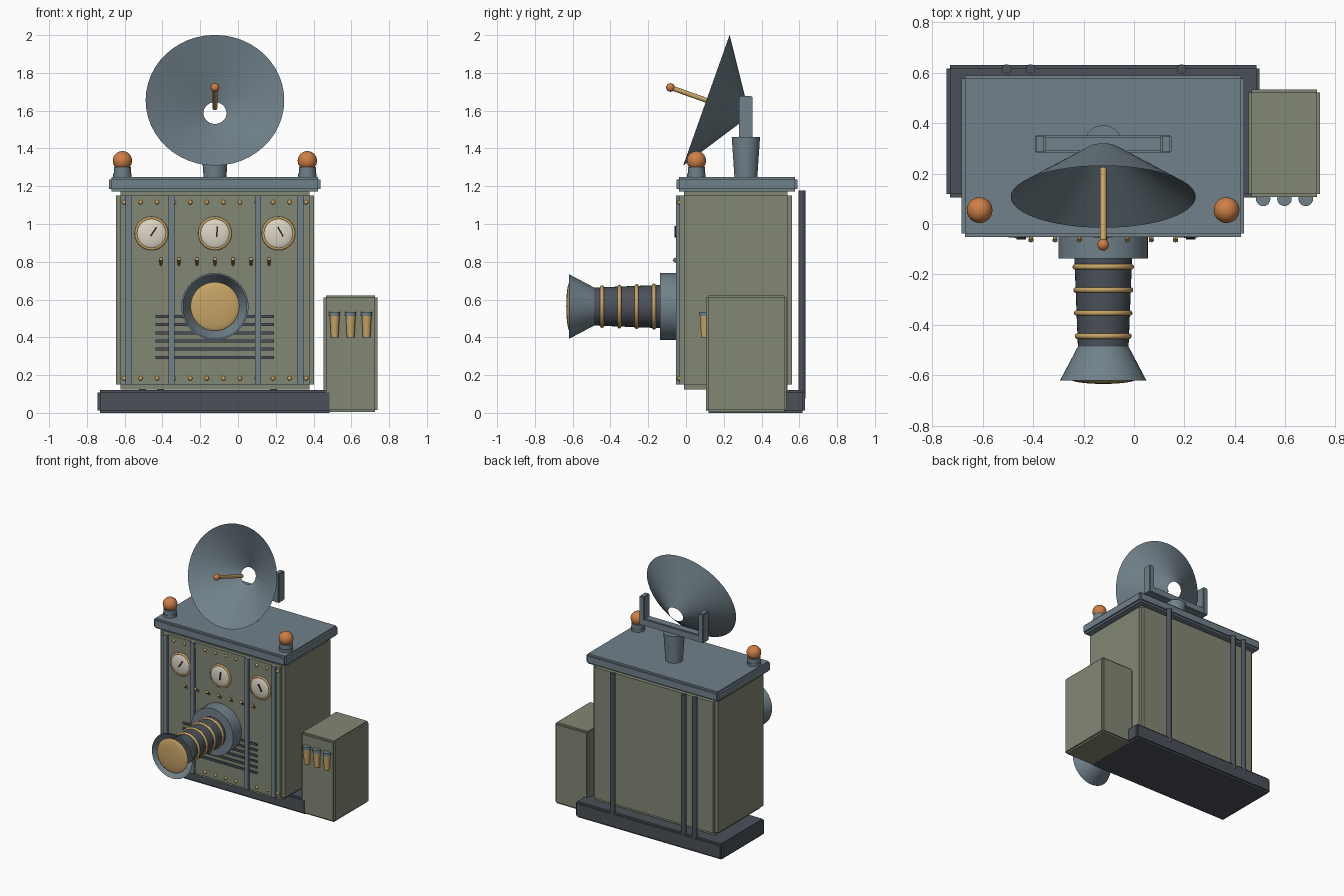
import bpy, bmesh
from math import radians
from mathutils import Matrix, Vector

cube = bpy.data.objects.get("Cube")
if cube:
    bpy.data.objects.remove(cube, do_unlink=True)


def material(name, rgb):
    m = bpy.data.materials.new(name)
    m.use_nodes = True
    m.diffuse_color = (*rgb, 1)
    m.node_tree.nodes["Principled BSDF"].inputs["Base Color"].default_value = (*rgb, 1)
    return m


OLIVE = material("olive_paint", (0.225, 0.245, 0.175))
STEEL = material("blue_grey_steel", (0.165, 0.22, 0.255))
DARK = material("dark_steel", (0.07, 0.083, 0.1))
BRASS = material("brass", (0.57, 0.37, 0.13))
ORANGE = material("orange_glass", (0.62, 0.21, 0.06))
CREAM = material("cream_dial", (0.72, 0.67, 0.56))
BLACK = material("black_needle", (0.02, 0.02, 0.025))

CX = -0.122      # centre line of the cabinet
FACE = -0.035    # front face of the cabinet


def finish(name, bm, mat, smooth=False):
    me = bpy.data.meshes.new(name)
    bm.to_mesh(me)
    bm.free()
    me.materials.append(mat)
    ob = bpy.data.objects.new(name, me)
    bpy.context.collection.objects.link(ob)
    if smooth:
        bpy.ops.object.select_all(action='DESELECT')
        ob.select_set(True)
        bpy.context.view_layer.objects.active = ob
        bpy.ops.object.shade_smooth_by_angle(angle=radians(35))
    return ob


def add_box(bm, lo, hi, turn=0):
    lo, hi = Vector(lo), Vector(hi)
    mat = (Matrix.Translation((lo + hi) / 2) @ Matrix.Rotation(turn, 4, 'Y')
           @ Matrix.Diagonal((*(hi - lo), 1)))
    bmesh.ops.create_cube(bm, size=1, matrix=mat)


def box(name, lo, hi, mat, turn=0):
    bm = bmesh.new()
    add_box(bm, lo, hi, turn)
    return finish(name, bm, mat)


def stepped_box(name, lo, hi, step, mat):
    """Box with notched edges: three slabs, each full length on one axis."""
    bm = bmesh.new()
    for axis in range(3):
        inset = Vector((step, step, step))
        inset[axis] = 0
        add_box(bm, Vector(lo) + inset, Vector(hi) - inset)
    return finish(name, bm, mat)


def cone(name, start, end, r0, r1, mat, caps=True, sides=40):
    start, end = Vector(start), Vector(end)
    d = end - start
    bm = bmesh.new()
    bmesh.ops.create_cone(
        bm, cap_ends=caps, segments=sides, radius1=r0, radius2=r1, depth=d.length,
        matrix=Matrix.Translation((start + end) / 2) @ d.to_track_quat('Z', 'Y').to_matrix().to_4x4())
    return finish(name, bm, mat, True)


def ball(name, pos, radii, mat, u=24, v=16):
    bm = bmesh.new()
    bmesh.ops.create_uvsphere(bm, u_segments=u, v_segments=v, radius=1,
                              matrix=Matrix.Translation(pos) @ Matrix.Diagonal((*radii, 1)))
    return finish(name, bm, mat, True)


def ring(name, pos, major, minor, mat):
    bpy.ops.mesh.primitive_torus_add(location=pos, rotation=(radians(90), 0, 0),
                                     major_radius=major, minor_radius=minor,
                                     major_segments=40, minor_segments=10)
    ob = bpy.context.object
    ob.name = name
    ob.data.materials.append(mat)
    bpy.ops.object.shade_smooth_by_angle(angle=radians(50))


# Cabinet, lid, plinth and side box
stepped_box("cabinet", (-0.647, FACE, 0.125), (0.403, 0.562, 1.175), 0.025, OLIVE)
stepped_box("lid", (-0.683, -0.051, 1.172), (0.437, 0.589, 1.248), 0.013, STEEL)
stepped_box("plinth", (-0.743, 0.105, 0.0), (0.498, 0.63, 0.12), 0.013, DARK)
stepped_box("side_box", (0.453, 0.107, 0.004), (0.738, 0.533, 0.622), 0.012, OLIVE)

# Front trim strips and vent bars
for i, x in enumerate((-0.58, -0.352, 0.106, 0.332)):
    box(f"trim_strip_{i}", (x - 0.016, -0.052, 0.15), (x + 0.016, FACE + 0.01, 1.15), STEEL)
for i in range(6):
    z = 0.294 + i * 0.0432
    box(f"vent_bar_{i}", (-0.437, -0.044, z - 0.008), (0.19, FACE + 0.01, z + 0.008), DARK)

# Rivet rows
for row, z in (("lower", 0.183), ("upper", 1.115)):
    for i in range(12):
        ball(f"{row}_rivet_{i}", (-0.603 + i * 0.0876, FACE, z), (0.012,) * 3, BRASS, 10, 6)

# Gauges
for i, (dx, lean) in enumerate(((-0.336, 33), (0, 5), (0.336, -30))):
    x, z = CX + dx, 0.95
    ball(f"gauge_dial_{i}", (x, FACE, z), (0.083, 0.02, 0.083), CREAM)
    ring(f"gauge_rim_{i}", (x, FACE - 0.002, z), 0.081, 0.008, BRASS)
    box(f"gauge_needle_{i}", (x + 0.007, -0.061, z - 0.02), (x + 0.015, -0.052, z + 0.038),
        BLACK, radians(lean))

# Toggle switches
for i in range(7):
    x = CX + (i - 3) * 0.0955
    cone(f"toggle_{i}", (x, FACE + 0.005, 0.783), (x, -0.066, 0.815), 0.007, 0.01, BRASS, sides=10)

# Projecting barrel: flange, ribbed tube, horn and lens
Z = 0.563
cone("barrel_flange", (CX, FACE + 0.02, Z), (CX, -0.137, Z), 0.178, 0.178, STEEL)
cone("barrel_tube", (CX, -0.12, Z), (CX, -0.5, Z), 0.115, 0.1, DARK)
cone("barrel_horn", (CX, -0.485, Z), (CX, -0.62, Z), 0.1, 0.171, STEEL, caps=False)
ball("barrel_lens", (CX, -0.615, Z), (0.13, 0.019, 0.13), BRASS, 32, 16)
for i in range(4):
    ring(f"barrel_ring_{i}", (CX, -0.17 - i * 0.0915, Z), 0.111 - i * 0.003, 0.011, BRASS)

# Warning lamps on the lid
for side, x in (("right", -0.612), ("left", 0.367)):
    cone(f"{side}_lamp_foot", (x, 0.055, 1.24), (x, 0.055, 1.268), 0.049, 0.049, STEEL)
    cone(f"{side}_lamp_socket", (x, 0.055, 1.26), (x, 0.055, 1.302), 0.045, 0.045, STEEL)
    ball(f"{side}_lamp_bulb", (x, 0.055, 1.335), (0.051,) * 3, ORANGE)

# Dish pedestal and yoke
cone("pedestal", (CX, 0.317, 1.24), (CX, 0.317, 1.46), 0.06, 0.075, STEEL)
stepped_box("yoke_bar", (CX - 0.268, 0.284, 1.455), (CX + 0.268, 0.35, 1.51), 0.006, STEEL)
for side, s in (("right", -1), ("left", 1)):
    x = CX + s * 0.249
    stepped_box(f"{side}_yoke_arm", (x - 0.021, 0.281, 1.455), (x + 0.021, 0.353, 1.678), 0.006, STEEL)

# Open conical dish, tilted upward, with its feed rod
aim = Vector((0, -0.943, 0.335)).normalized()
rim = Vector((CX, 0.108, 1.655))
tip = rim + aim * 0.202
cone("dish", rim - aim * 0.203, rim, 0.061, 0.367, STEEL, caps=False, sides=48)
cone("feed_rod", rim - aim * 0.12, tip, 0.013, 0.013, BRASS, sides=16)
ball("feed_tip", tip, (0.023,) * 3, ORANGE, 16, 10)

# Fuses on the side box
for i in range(3):
    x = 0.512 + i * 0.0845
    cone(f"fuse_{i}", (x, 0.1, 0.4), (x, 0.1, 0.515), 0.02, 0.026, BRASS, sides=20)
    cone(f"fuse_cap_{i}", (x, 0.1, 0.513), (x, 0.1, 0.535), 0.029, 0.029, STEEL, sides=20)

# Conduits up the back
for i, x in enumerate((-0.505, -0.41, 0.188)):
    cone(f"rear_conduit_{i}", (x, 0.614, 0.075), (x, 0.614, 1.177), 0.019, 0.019, DARK, sides=16)
